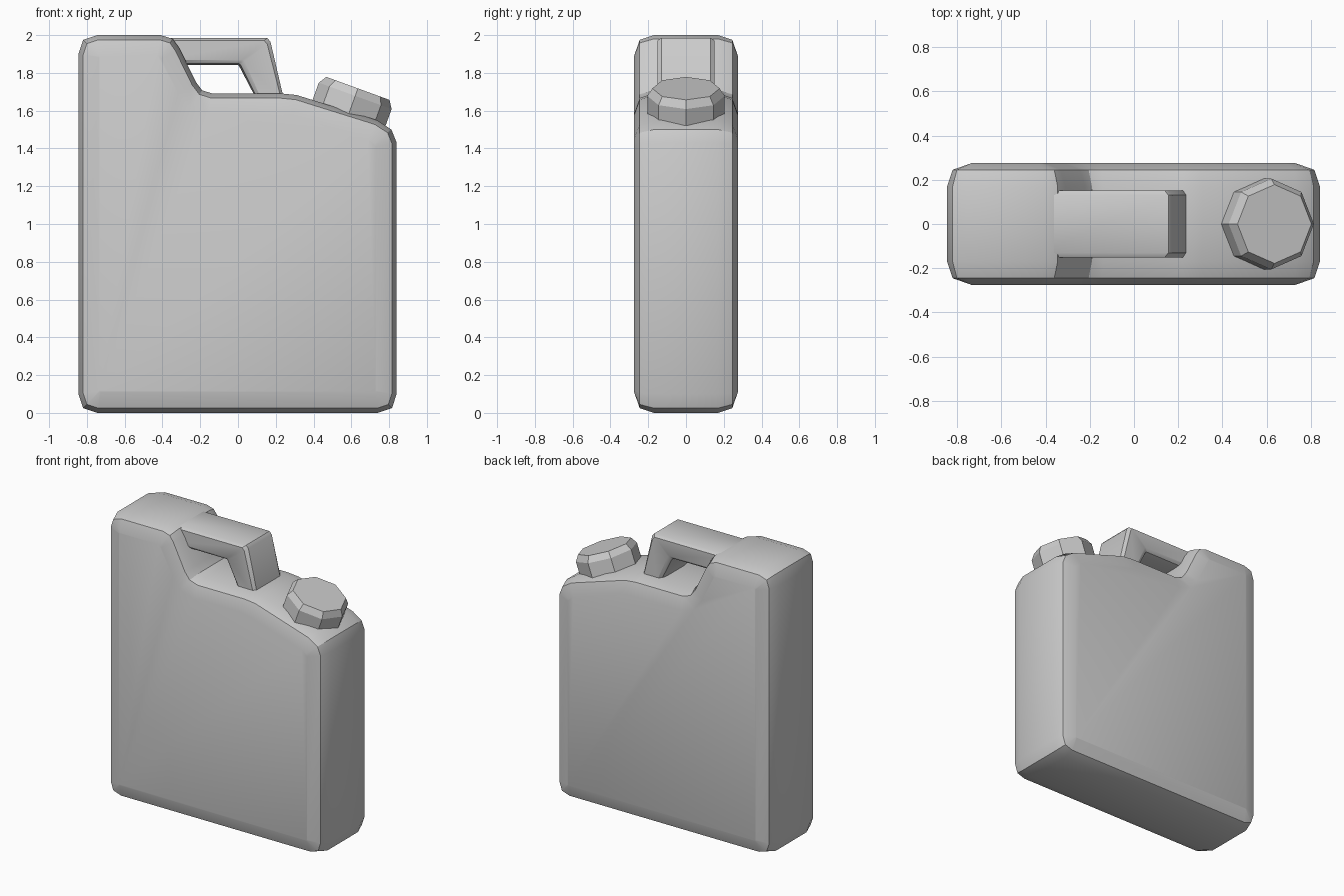
import bpy, bmesh, math
from mathutils import Vector, Matrix

if "Cube" in bpy.data.objects:
    bpy.data.objects.remove(bpy.data.objects["Cube"], do_unlink=True)

grey = bpy.data.materials.new("plain grey")
grey.use_nodes = True
colour = (0.6, 0.6, 0.6, 1)
grey.diffuse_color = colour
grey.node_tree.nodes["Principled BSDF"].inputs["Base Color"].default_value = colour


def loft(name, rings, angle):
    """Skin a stack of equal-length rings and cap both ends."""
    bm = bmesh.new()
    loops = [[bm.verts.new(p) for p in ring] for ring in rings]
    for a, b in zip(loops, loops[1:]):
        for i in range(len(a)):
            j = (i + 1) % len(a)
            bm.faces.new((a[i], a[j], b[j], b[i]))
    bm.faces.new(loops[0][::-1])
    bm.faces.new(loops[-1])
    bmesh.ops.recalc_face_normals(bm, faces=bm.faces)
    mesh = bpy.data.meshes.new(name)
    bm.to_mesh(mesh)
    bm.free()
    mesh.materials.append(grey)
    obj = bpy.data.objects.new(name, mesh)
    bpy.context.collection.objects.link(obj)
    bpy.ops.object.select_all(action='DESELECT')
    obj.select_set(True)
    bpy.context.view_layer.objects.active = obj
    bpy.ops.object.shade_smooth_by_angle(angle=math.radians(angle))
    return obj


def inset(points, d):
    """Move a counter-clockwise outline inwards by d with mitred corners."""
    result = []
    for i, p in enumerate(points):
        e1 = (p - points[i - 1]).normalized()
        e2 = (points[(i + 1) % len(points)] - p).normalized()
        n1, n2 = Vector((-e1.y, e1.x)), Vector((-e2.y, e2.x))
        result.append(p + (n1 + n2) * d / (1 + n1.dot(n2)))
    return result


# Body: side outline, stepped inwards towards the front and back faces
outline = [Vector(p) for p in (
    (-0.745, 0), (0.74, 0), (0.815, 0.025), (0.84, 0.1),
    (0.84, 1.43), (0.812, 1.5), (0.735, 1.55), (0.31, 1.683), (0.22, 1.692),
    (-0.14, 1.692), (-0.19, 1.708), (-0.222, 1.75),
    (-0.31, 1.93), (-0.345, 1.98), (-0.41, 2),
    (-0.745, 2), (-0.82, 1.975), (-0.845, 1.9), (-0.845, 0.1), (-0.82, 0.025))]
half = [(0.11, 0.275), (0.025, 0.245), (0, 0.17)]
steps = [(d, -y) for d, y in half] + [(d, y) for d, y in reversed(half)]
loft("can_body", [[(p.x, y, p.y) for p in inset(outline, d)] for d, y in steps], 25)

# Handle: rounded section swept along the bar and down the leg
section = [(0, 0.13), (0.1, 0.152), (0.82, 0.152), (0.95, 0.135), (1, 0.1)]
section += [(t, -y) for t, y in reversed(section)]
stations = [((-0.42, 1.985), (-0.42, 1.843)),
            ((0.155, 1.985), (-0.005, 1.843)),
            ((0.172, 1.965), (0.005, 1.838)),
            ((0.243, 1.66), (0.098, 1.66))]
rings = []
for outer, inner in stations:
    o, n = Vector(outer), Vector(inner)
    mids = [(o.lerp(n, t), y) for t, y in section]
    rings.append([(p.x, y, p.y) for p, y in mids])
loft("carry_handle", rings, 35)

# Screw cap: eight-sided, tilted with the sloping shoulder
tilt = Matrix.Translation((0.583, 0, 1.575)) @ Matrix.Rotation(math.radians(20), 4, 'Y')
levels = [(-0.03, 0.205), (0.11, 0.205), (0.152, 0.178)]
loft("screw_cap", [[tilt @ Vector((r * math.cos(k * math.tau / 8), r * math.sin(k * math.tau / 8), h))
                    for k in range(8)] for h, r in levels], 20)
